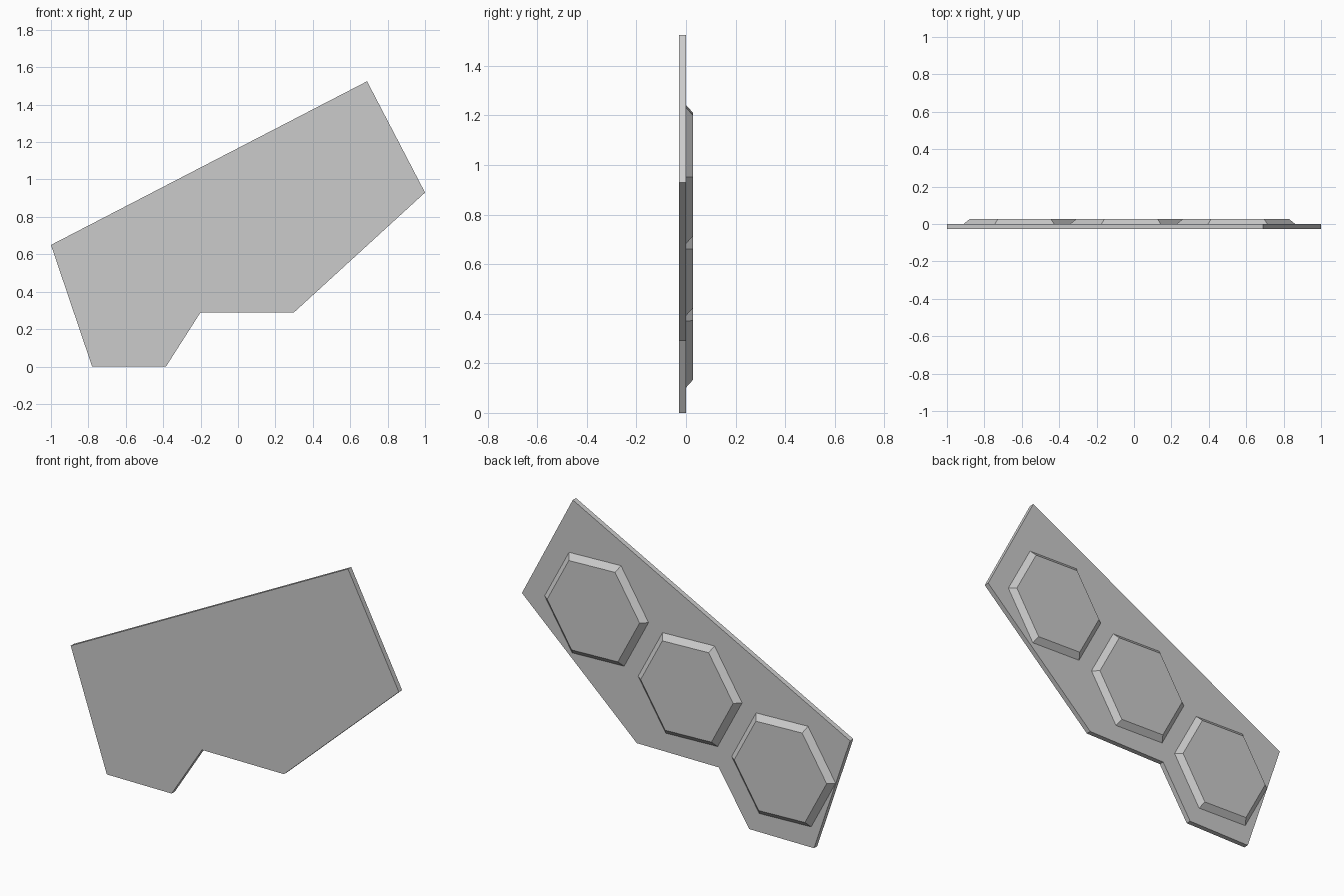
import bpy
import bmesh
from math import cos, sin, radians
from mathutils import Vector

cube = bpy.data.objects.get("Cube")
if cube:
    bpy.data.objects.remove(cube, do_unlink=True)

# Single plain grey finish
grey = bpy.data.materials.new("plain grey")
grey.use_nodes = True
colour = (0.6, 0.6, 0.6, 1)
grey.diffuse_color = colour
grey.node_tree.nodes["Principled BSDF"].inputs["Base Color"].default_value = colour

THICK = 0.028


def prism(name, front, back, y_front, y_back):
    """Solid lofted between two matching outlines in the xz plane."""
    bm = bmesh.new()
    a = [bm.verts.new((x, y_front, z)) for x, z in front]
    b = [bm.verts.new((x, y_back, z)) for x, z in back]
    bm.faces.new(a)
    bm.faces.new(b[::-1])
    for i in range(len(a)):
        j = (i + 1) % len(a)
        bm.faces.new((a[i], b[i], b[j], a[j]))
    bmesh.ops.recalc_face_normals(bm, faces=bm.faces)
    mesh = bpy.data.meshes.new(name)
    bm.to_mesh(mesh)
    bm.free()
    mesh.materials.append(grey)
    obj = bpy.data.objects.new(name, mesh)
    bpy.context.collection.objects.link(obj)
    return obj


def hexagon(centre, radius, tilt=-2):
    angles = [radians(tilt + 60 * k) for k in range(6)]
    return [(centre.x + radius * cos(t), centre.y + radius * sin(t)) for t in angles]


# Flat angular backing plate
outline = [(-1, 0.65), (-0.78, 0), (-0.385, 0), (-0.2, 0.29),
           (0.3, 0.29), (1, 0.93), (0.69, 1.525)]
prism("backing_plate", outline, outline, -THICK, 0)

# Row of three raised hexagons with bevelled sides on the back
middle = Vector((-0.025, 0.672))
step = Vector((0.57, 0.29))
for k, side in zip((-1, 0, 1), ("right", "middle", "left")):
    centre = middle + step * k
    prism(f"raised_hexagon_{side}", hexagon(centre, 0.317),
          hexagon(centre, 0.282), 0, THICK)
